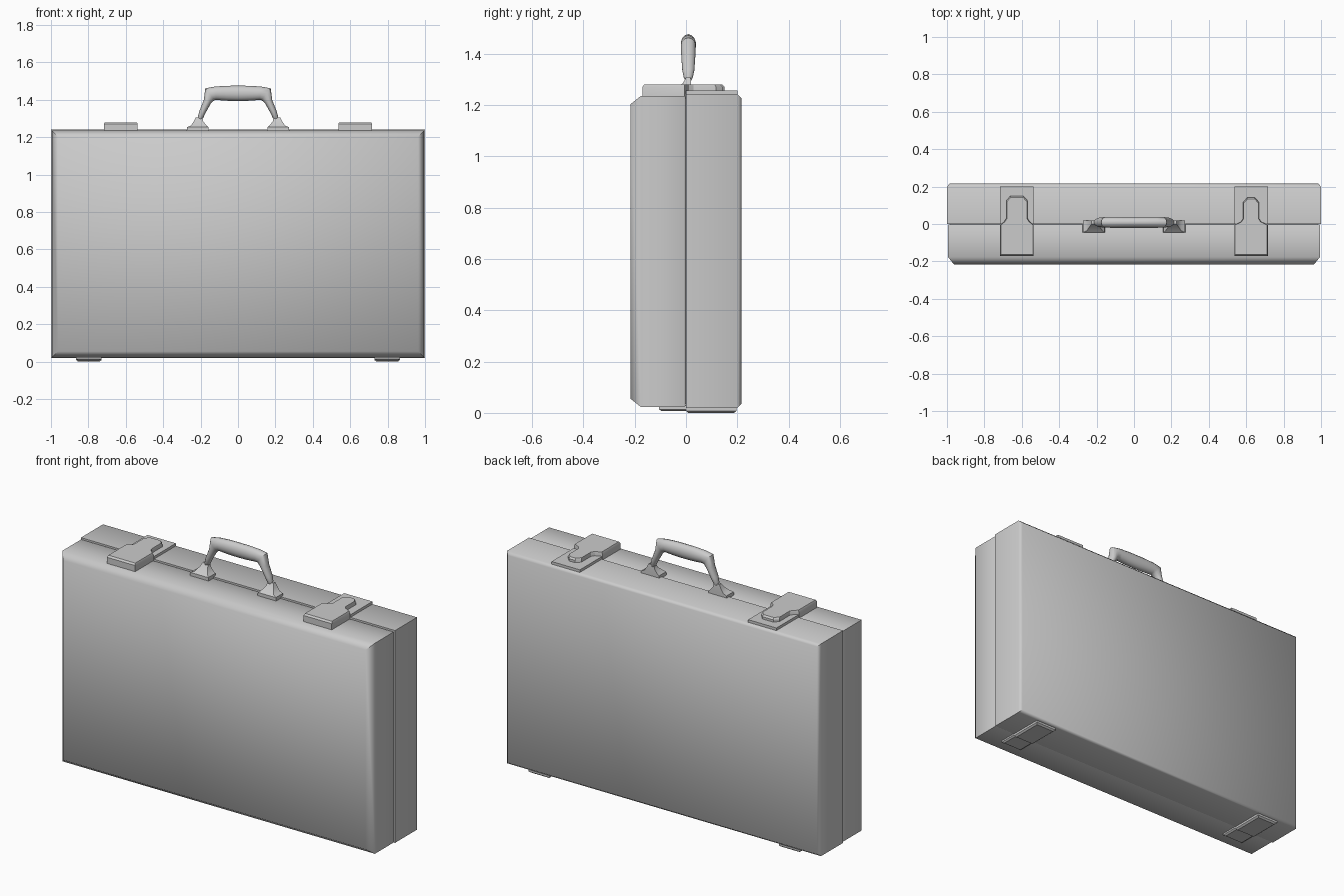
import bpy, bmesh
from math import sin, cos, pi, radians

if "Cube" in bpy.data.objects:
    bpy.data.objects.remove(bpy.data.objects["Cube"])


def loft(name, rings, angle=30):
    """Skin a list of closed rings, cap both ends, smooth by angle."""
    bm = bmesh.new()
    loops = [[bm.verts.new(p) for p in ring] for ring in rings]
    n = len(loops[0])
    for a, b in zip(loops, loops[1:]):
        for i in range(n):
            j = (i + 1) % n
            bm.faces.new((a[i], a[j], b[j], b[i]))
    bm.faces.new(loops[0])
    bm.faces.new(loops[-1])
    bmesh.ops.recalc_face_normals(bm, faces=bm.faces)
    mesh = bpy.data.meshes.new(name)
    bm.to_mesh(mesh)
    bm.free()
    ob = bpy.data.objects.new(name, mesh)
    bpy.context.collection.objects.link(ob)
    bpy.ops.object.select_all(action='DESELECT')
    ob.select_set(True)
    bpy.context.view_layer.objects.active = ob
    bpy.ops.object.shade_smooth_by_angle(angle=radians(angle))
    return ob


def rect_y(y, hx, z0, z1, inset=0.0):
    """Rectangle facing along y."""
    x, a, b = hx - inset, z0 + inset, z1 - inset
    return [(-x, y, a), (x, y, a), (x, y, b), (-x, y, b)]


def rect_z(z, x0, x1, y0, y1):
    """Rectangle facing along z."""
    return [(x0, y0, z), (x1, y0, z), (x1, y1, z), (x0, y1, z)]


# Case halves: boxes with chamfered outer rims and a fine recess at the seam
loft("front_shell", [rect_y(-0.002, 0.995, 0.023, 1.235, 0.004),
                     rect_y(-0.006, 0.995, 0.023, 1.235),
                     rect_y(-0.176, 0.995, 0.023, 1.235),
                     rect_y(-0.216, 0.995, 0.023, 1.235, 0.032)], 60)
loft("back_shell", [rect_y(0.0, 1.0, 0.02, 1.242),
                    rect_y(0.2, 1.0, 0.02, 1.242),
                    rect_y(0.216, 1.0, 0.02, 1.242, 0.015)], 60)
loft("seam_core", [rect_y(-0.01, 0.985, 0.035, 1.225),
                   rect_y(0.01, 0.985, 0.035, 1.225)])

for side, s in (("left", -1), ("right", 1)):
    # Latch: wide plate with a narrow chamfered tongue over a back plate
    t = 0.057 if s < 0 else 0.042
    tip = 0.15 if s < 0 else 0.142
    half = [(0.09, -0.17), (0.09, -0.005), (t + 0.012, 0.012), (t, 0.03),
            (t, tip - 0.025), (t - 0.022, tip)]
    outline = half + [(-x, y) for x, y in reversed(half)]
    cx = s * 0.626

    def layer(z, k):
        return [(cx + x * k, -0.01 + (y + 0.01) * k, z) for x, y in outline]
    loft("latch_" + side, [layer(1.225, 1), layer(1.27, 1), layer(1.28, 0.95)])
    loft("latch_base_" + side,
         [rect_z(z, cx - 0.09, cx + 0.09, 0.0, 0.2) for z in (1.23, 1.257)])

    # Foot: two leaves, the rear one slightly deeper
    a, b = sorted((s * 0.73, s * 0.865))
    loft("foot_back_" + side, [rect_z(0.03, a, b, 0.0, 0.197),
                               rect_z(0.008, a, b, 0.0, 0.197),
                               rect_z(0.0, a + 0.01, b - 0.01, 0.008, 0.187)])
    loft("foot_front_" + side, [rect_z(0.03, a, b, -0.105, 0.002),
                                rect_z(0.014, a, b, -0.105, 0.002),
                                rect_z(0.007, a + 0.01, b - 0.01, -0.095, 0.002)])

    # Handle mount: stepped flange rising to a post
    steps = [(1.23, 0.155, 0.275, -0.045, 0.02), (1.254, 0.158, 0.272, -0.045, 0.02),
             (1.262, 0.168, 0.252, -0.036, 0.02), (1.285, 0.186, 0.236, -0.012, 0.02),
             (1.306, 0.19, 0.226, 0.0, 0.018)]
    loft("handle_mount_" + side,
         [rect_z(z, *sorted((s * x0, s * x1)), y0, y1) for z, x0, x1, y0, y1 in steps], 40)

# Handle: elliptical sections swept along legs and grip (x, z, tilt, thickness, width)
stations = [(-0.206, 1.292, 68, 0.010, 0.010), (-0.2, 1.308, 68, 0.015, 0.018),
            (-0.19, 1.335, 68, 0.017, 0.024), (-0.164, 1.39, 66, 0.021, 0.028),
            (-0.15, 1.43, 38, 0.040, 0.029), (-0.12, 1.435, 8, 0.036, 0.030),
            (-0.06, 1.435, 2, 0.040, 0.030)]
path = stations + [(0, 1.4345, 0, 0.041, 0.030)] + \
    [(-x, z, -a, t, w) for x, z, a, t, w in reversed(stations)]
rings = []
for x, z, tilt, thick, wide in path:
    a = radians(tilt)
    rings.append([(x - sin(a) * thick * cos(u), 0.009 + wide * sin(u),
                   z + cos(a) * thick * cos(u))
                  for u in (2 * pi * i / 14 for i in range(14))])
loft("handle", rings, 50)
